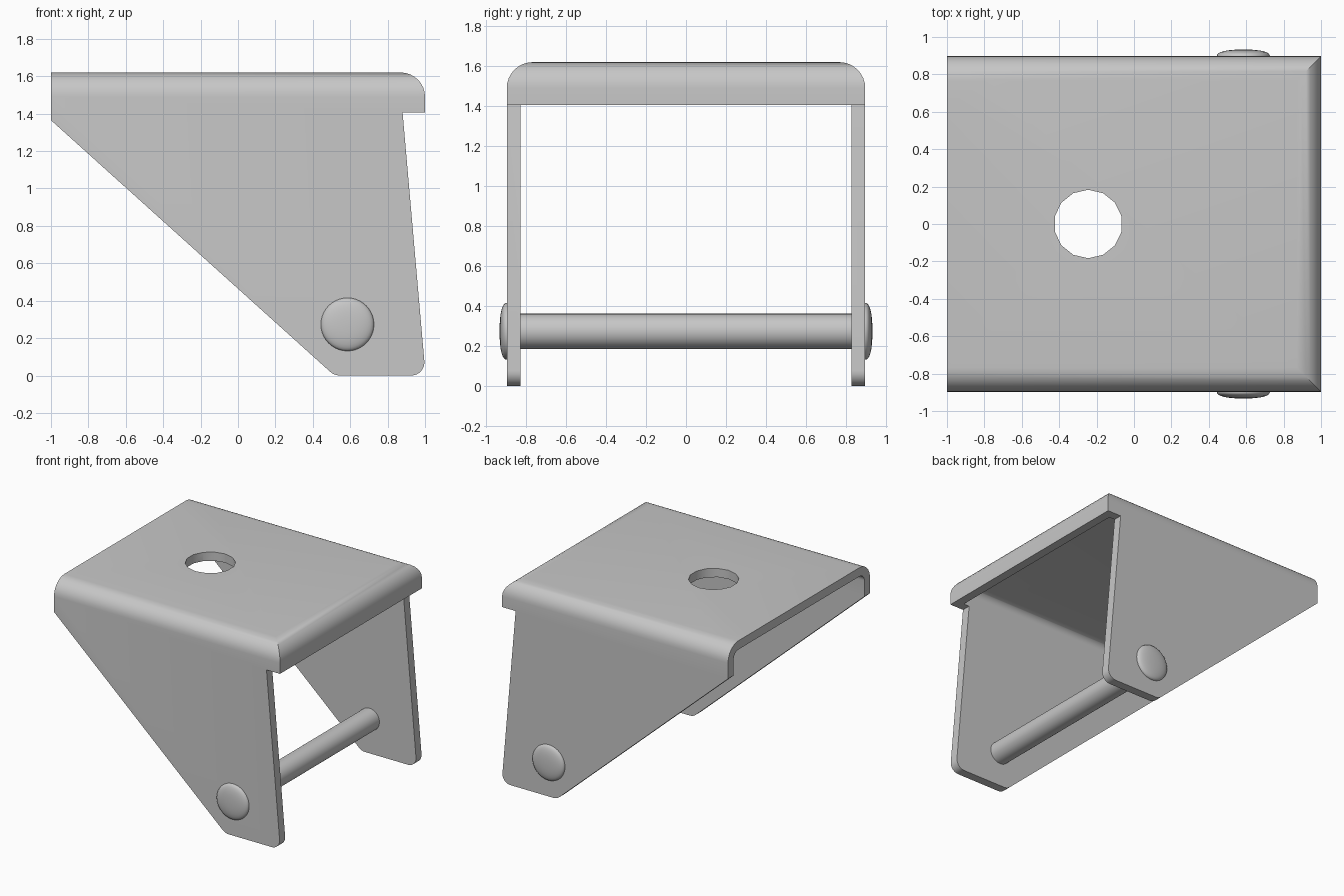
import bpy, bmesh
from math import radians, sin, cos, tan, tau
from mathutils import Vector

if "Cube" in bpy.data.objects:
    bpy.data.objects.remove(bpy.data.objects["Cube"])

steel = bpy.data.materials.new("grey steel")
steel.use_nodes = True
GREY = (0.57, 0.57, 0.57, 1)
steel.diffuse_color = GREY
steel.node_tree.nodes["Principled BSDF"].inputs["Base Color"].default_value = GREY

HALF, TOP, WALL, BEND = 0.897, 1.62, 0.07, 0.13
LIP = 1.405
PIN_X, PIN_Z = 0.585, 0.273


def rounded(corners, steps=8):
    """Outline from (u, v, radius) corners, with arcs where radius > 0."""
    out = []
    for i, (u, v, r) in enumerate(corners):
        p = Vector((u, v))
        if not r:
            out.append(p)
            continue
        a = (Vector(corners[i - 1][:2]) - p).normalized()
        b = (Vector(corners[(i + 1) % len(corners)][:2]) - p).normalized()
        half = a.angle(b) / 2
        middle = (a + b).normalized()
        centre = p + middle * (r / sin(half))
        across = (b - a).normalized()
        sweep = tau / 4 - half
        for k in range(steps + 1):
            turn = sweep * (2 * k / steps - 1)
            out.append(centre + r * (across * sin(turn) - middle * cos(turn)))
    return out


def finish(name, bm):
    bmesh.ops.recalc_face_normals(bm, faces=bm.faces)
    mesh = bpy.data.meshes.new(name)
    bm.to_mesh(mesh)
    bm.free()
    mesh.materials.append(steel)
    obj = bpy.data.objects.new(name, mesh)
    bpy.context.collection.objects.link(obj)
    return obj


def prism(name, outline, axis, lo, hi):
    """Extrude a 2D outline along axis x, y or z."""
    place = {"x": lambda p, t: (t, p[0], p[1]),
             "y": lambda p, t: (p[0], t, p[1]),
             "z": lambda p, t: (p[0], p[1], t)}[axis]
    bm = bmesh.new()
    face = bm.faces.new([bm.verts.new(place(p, lo)) for p in outline])
    moved = bmesh.ops.extrude_face_region(bm, geom=[face], use_keep_orig=True)["geom"]
    shift = Vector(place((0, 0), hi - lo))
    bmesh.ops.translate(bm, vec=shift, verts=[g for g in moved if isinstance(g, bmesh.types.BMVert)])
    return finish(name, bm)


def activate(obj):
    bpy.ops.object.select_all(action="DESELECT")
    obj.select_set(True)
    bpy.context.view_layer.objects.active = obj


def combine(obj, tool, operation):
    mod = obj.modifiers.new("cut", "BOOLEAN")
    mod.object, mod.operation, mod.solver = tool, operation, "EXACT"
    activate(obj)
    bpy.ops.object.modifier_apply(modifier=mod.name)
    bpy.data.objects.remove(tool)


def smooth(obj):
    activate(obj)
    bpy.ops.object.shade_smooth_by_angle(angle=radians(30))


def lathe(name, profile, sides=40):
    """Spin a (radius, y) profile around the pin axis."""
    bm = bmesh.new()
    rings = [[bm.verts.new((PIN_X + r * cos(tau * k / sides), y, PIN_Z + r * sin(tau * k / sides)))
              for k in range(sides)] for r, y in profile]
    for a, b in zip(rings, rings[1:]):
        for k in range(sides):
            n = (k + 1) % sides
            bm.faces.new((a[k], a[n], b[n], b[k]))
    bm.faces.new(rings[0])
    bm.faces.new(rings[-1])
    obj = finish(name, bm)
    smooth(obj)


# Bent sheet bracket: side outline crossed with the channel section
side = rounded([(-1, TOP, 0), (-1, 1.365, 0), (0.515, 0, 0.08), (1.003, 0, 0.07),
                (0.88, LIP, 0), (1, LIP, 0), (1, TOP, BEND)])
bracket = prism("bracket", side, "y", -1, 1)
section = rounded([(-HALF, -0.1, 0), (HALF, -0.1, 0), (HALF, TOP, BEND), (-HALF, TOP, BEND)])
combine(bracket, prism("channel", section, "x", -1.2, 1.2), "INTERSECT")

# Hollow inside, with the end left open below the lip
w, t, r = HALF - WALL, TOP - WALL, BEND - WALL
hollow = prism("hollow", rounded([(-1.3, -0.2, 0), (1 - WALL, -0.2, 0), (1 - WALL, t, r), (-1.3, t, 0)]), "y", -1, 1)
inner = rounded([(-w, -0.3, 0), (w, -0.3, 0), (w, t, r), (-w, t, r)])
combine(hollow, prism("inner_channel", inner, "x", -1.4, 1.2), "INTERSECT")
combine(bracket, hollow, "DIFFERENCE")
opening = [(0.5, -0.2), (1.2, -0.2), (1.2, LIP), (0.5, LIP)]
combine(bracket, prism("end_opening", opening, "y", -w, w), "DIFFERENCE")

# Round hole in the top plate
SIDES = 14
ring = [(-0.245 + 0.183 * sin(tau * k / SIDES), 0.183 * cos(tau * k / SIDES)) for k in range(SIDES)]
combine(bracket, prism("top_hole", ring, "z", 1.4, 1.8), "DIFFERENCE")
smooth(bracket)

# Cross pin and its domed heads
lathe("pin", [(0.088, -w - 0.02), (0.088, w + 0.02)])
for name, s in (("left_rivet_head", 1), ("right_rivet_head", -1)):
    dome = [(0.142 * cos(a) ** 0.85, s * (HALF + 0.036 * sin(a) ** 0.85))
            for a in (radians(d) for d in range(0, 90, 11))]
    lathe(name, [(0.142, s * (HALF - 0.01))] + dome)
